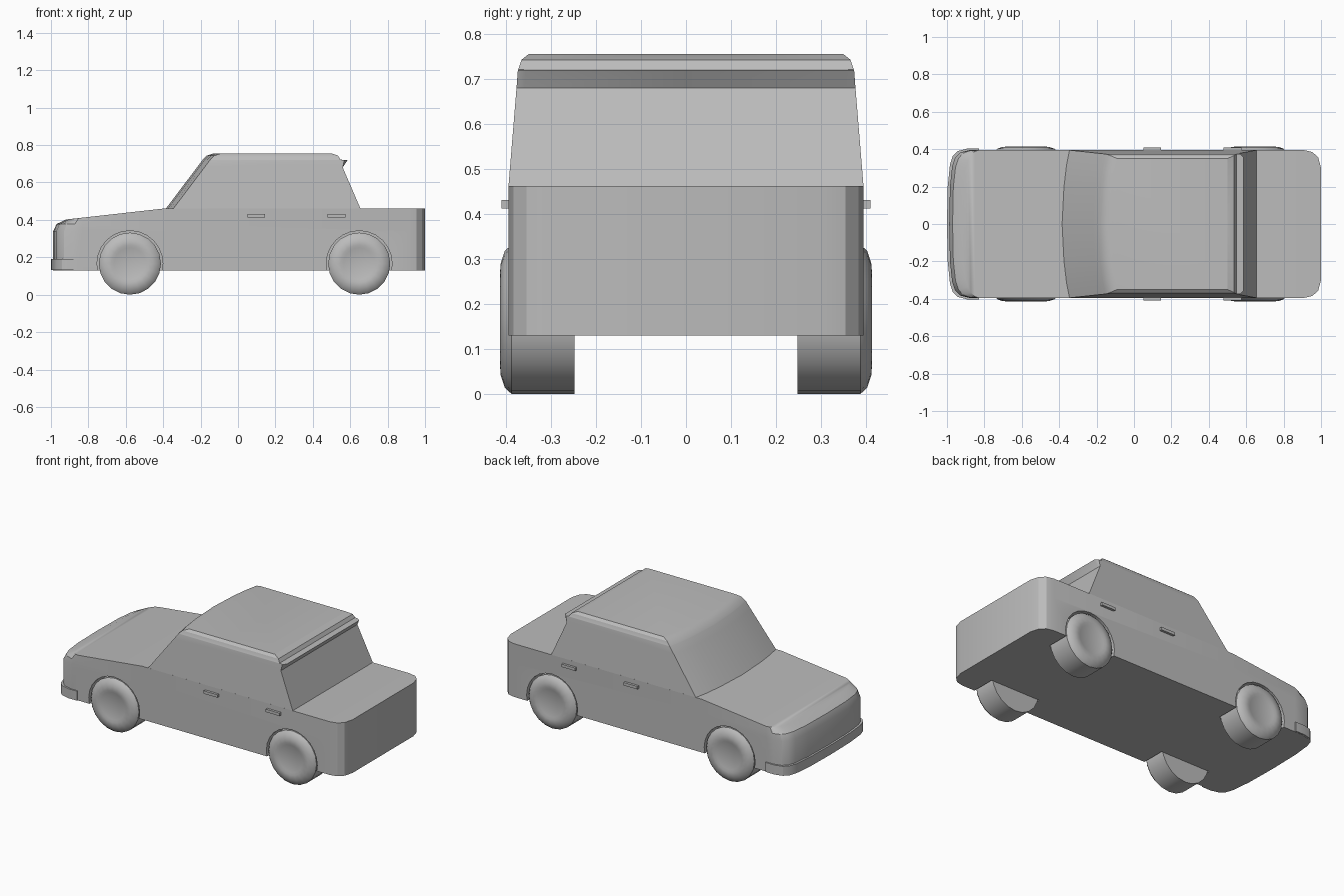
import bpy, bmesh, math
from mathutils import Matrix, Vector

cube = bpy.data.objects.get("Cube")
if cube:
    bpy.data.objects.remove(cube, do_unlink=True)

GREY = (0.5, 0.5, 0.5, 1)
paint = bpy.data.materials.new("plain grey")
paint.use_nodes = True
paint.diffuse_color = GREY
paint.node_tree.nodes["Principled BSDF"].inputs["Base Color"].default_value = GREY


def finish(name, bm, angle=30):
    bmesh.ops.remove_doubles(bm, verts=bm.verts, dist=1e-5)
    bmesh.ops.recalc_face_normals(bm, faces=bm.faces)
    mesh = bpy.data.meshes.new(name)
    bm.to_mesh(mesh)
    bm.free()
    obj = bpy.data.objects.new(name, mesh)
    bpy.context.collection.objects.link(obj)
    mesh.materials.append(paint)
    smooth(obj, angle)
    return obj


def smooth(obj, angle=30):
    bpy.ops.object.select_all(action='DESELECT')
    obj.select_set(True)
    bpy.context.view_layer.objects.active = obj
    bpy.ops.object.shade_smooth_by_angle(angle=math.radians(angle))


def loft(name, rings, bottom=True):
    """Stack half outlines (front to back, y >= 0), mirror across y, cap with strips."""
    bm = bmesh.new()
    sides = [[[bm.verts.new((x, s * y, z)) for x, y, z in ring] for ring in rings] for s in (1, -1)]
    n = len(rings[0])
    for side in sides:
        for low, high in zip(side, side[1:]):
            for i in range(n - 1):
                bm.faces.new((low[i], low[i + 1], high[i + 1], high[i]))
    for level in ([0, -1] if bottom else [-1]):
        a, b = sides[0][level], sides[1][level]
        for i in range(n - 1):
            bm.faces.new((a[i], a[i + 1], b[i + 1], b[i]))
    # close the front and rear when the outline stops short of the centre line
    for end in (0, -1):
        if rings[0][end][1] > 0:
            for k in range(len(rings) - 1):
                bm.faces.new((sides[0][k][end], sides[0][k + 1][end],
                              sides[1][k + 1][end], sides[1][k][end]))
    return finish(name, bm)


# Lower body: bowed nose, rounded corners, sloping hood and flat trunk
nose = [(-.988, 0), (-.984, .2), (-.972, .31), (-.957, .355), (-.93, .382), (-.88, .395)]
tail = [(-.83, .395), (-.385, .395), (.91, .395), (.955, .384), (.985, .355), (1, .3), (1, 0)]


def body_ring(z, inset):
    ring = []
    for x, y in nose + tail:
        t = min(1, max(0, (-.83 - x) / .12))
        ring.append((x + inset * t, y - inset * t * .25 * (y > .3), z))
    return ring


def hood_height(x):
    return min(.462, .402 + max(0, x + .92) * .06 / .535)


top = [(x, y, hood_height(x)) for x, y, z in body_ring(0, .07)]
body = loft("body", [body_ring(.13, 0), body_ring(.34, 0), body_ring(.378, .018), top])

# Cabin: curved windscreen, tapered sides, roof and overhanging rear lip
def cabin_ring(z, front, width, rear, lip=0, bow=.04):
    return [(front, 0, z), (front + bow * .25, width * .5, z), (front + bow * .6, width * .8, z),
            (front + bow, width, z), (rear, width, z), (rear + lip, width - .018, z), (rear + lip, 0, z)]


loft("cabin", [
    cabin_ring(.46, -.386, .395, .655),
    cabin_ring(.68, -.22, .377, .56),
    cabin_ring(.72, -.19, .374, .568, .018),
    cabin_ring(.722, -.188, .373, .548),
    cabin_ring(.743, -.167, .366, .535),
    cabin_ring(.756, -.13, .35, .5),
], bottom=False)

# Front bumper wrapping round the nose
bumper = [(x - .012, y + (.008 if y > .3 else 0)) for x, y in nose] + [(-.83, .403), (-.83, 0)]
loft("front_bumper", [[(x, y, z) for x, y in bumper] for z in (.131, .19)])

# Wheels, with matching arches cut from the body
WHEEL_R = .166
profile = [(0, .408), (.085, .408), (.1, .414), (.125, .412), (.152, .403),
           (WHEEL_R, .388), (WHEEL_R, .248), (0, .248)]


def wheel(name, x, side):
    bm = bmesh.new()
    verts = [bm.verts.new((x, side * y, WHEEL_R + r)) for r, y in profile]
    edges = [bm.edges.new(pair) for pair in zip(verts, verts[1:])]
    bmesh.ops.spin(bm, geom=verts + edges, cent=(x, 0, WHEEL_R), axis=(0, 1, 0),
                   angle=math.tau, steps=20, use_duplicate=False)
    finish(name, bm, 40)


def cut_arch(x, side):
    bm = bmesh.new()
    place = Matrix.Translation((x, side * .35, WHEEL_R)) @ Matrix.Rotation(math.pi / 2, 4, 'X')
    bmesh.ops.create_cone(bm, cap_ends=True, segments=24, radius1=.176, radius2=.176,
                          depth=.206, matrix=place)
    cutter = finish("arch_cutter", bm)
    cutter.hide_render = True
    mod = body.modifiers.new("arch", 'BOOLEAN')
    mod.operation, mod.solver, mod.object = 'DIFFERENCE', 'EXACT', cutter
    bpy.context.view_layer.objects.active = body
    bpy.ops.object.modifier_apply(modifier=mod.name)
    bpy.data.objects.remove(cutter, do_unlink=True)


# Door handles
def handle(name, x, side):
    bm = bmesh.new()
    bmesh.ops.create_cube(bm, size=1, matrix=Matrix.LocRotScale(
        Vector((x, side * .396, .422)), None, Vector((.095, .028, .018))))
    finish(name, bm)


for label, side in (("left", -1), ("right", 1)):
    for end, wheel_x, handle_x in (("front", -.578, .097), ("rear", .648, .526)):
        wheel(f"{end}_{label}_wheel", wheel_x, side)
        cut_arch(wheel_x, side)
        handle(f"{end}_{label}_door_handle", handle_x, side)
smooth(body)
